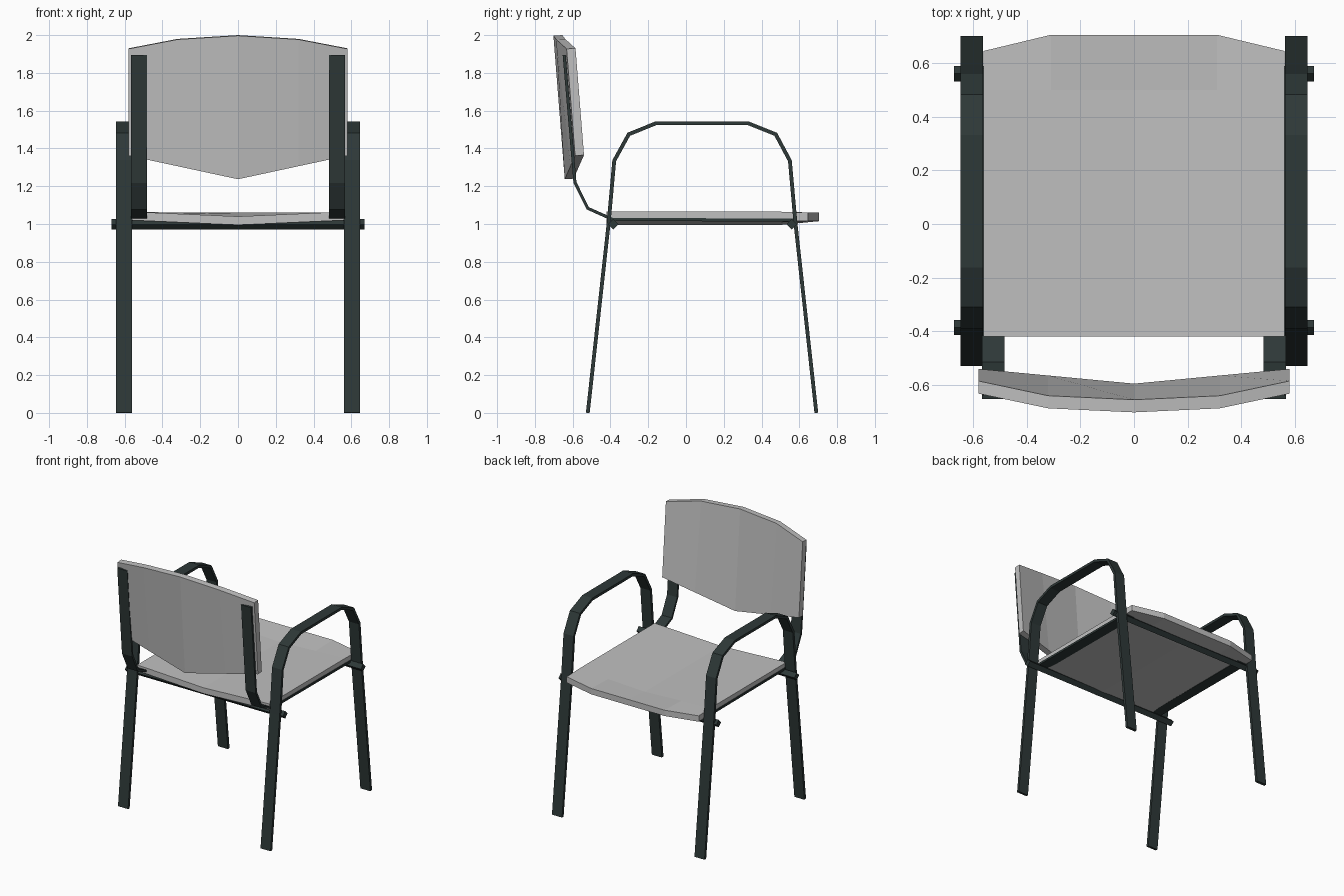
import bpy
import bmesh
from mathutils import Vector

cube = bpy.data.objects.get("Cube")
if cube:
    bpy.data.objects.remove(cube, do_unlink=True)


def material(name, color):
    mat = bpy.data.materials.new(name)
    mat.use_nodes = True
    mat.diffuse_color = color
    mat.node_tree.nodes["Principled BSDF"].inputs["Base Color"].default_value = color
    return mat


GREY = material("light grey", (0.53, 0.53, 0.53, 1))
DARK = material("dark green metal", (0.027, 0.040, 0.039, 1))


def slab(name, rows, offset, mat, mirror=False):
    """Thick sheet: a grid of points plus a copy moved by offset, closed around the rim."""
    bm = bmesh.new()
    grid = [[bm.verts.new(p) for p in row] for row in rows]
    for a, b in zip(grid, grid[1:]):
        for i in range(len(a) - 1):
            bm.faces.new((a[i], a[i + 1], b[i + 1], b[i]))
    extruded = bmesh.ops.extrude_face_region(bm, geom=bm.faces[:], use_keep_orig=True)
    moved = [g for g in extruded["geom"] if isinstance(g, bmesh.types.BMVert)]
    bmesh.ops.translate(bm, verts=moved, vec=offset)
    return finish(name, bm, mat, mirror)


def strip(name, path, x0, x1, thick, mat):
    """Flat bar bent along a (y, z) path, mirrored to both sides."""
    pts = [Vector(p) for p in path]
    bm = bmesh.new()
    rings = []
    for i, p in enumerate(pts):
        d0 = (p - pts[max(i - 1, 0)]).normalized() if i else (pts[1] - p).normalized()
        d1 = (pts[i + 1] - p).normalized() if i < len(pts) - 1 else d0
        n0, n1 = Vector((-d0.y, d0.x)), Vector((-d1.y, d1.x))
        n = (n0 + n1).normalized()
        n *= thick / 2 / n.dot(n0)
        a, b = p + n, p - n
        rings.append([bm.verts.new((x, *q)) for x, q in ((x0, a), (x1, a), (x1, b), (x0, b))])
    for r, s in zip(rings, rings[1:]):
        for i in range(4):
            j = (i + 1) % 4
            bm.faces.new((r[i], r[j], s[j], s[i]))
    bm.faces.new(rings[0])
    bm.faces.new(rings[-1])
    return finish(name, bm, mat, True)


def finish(name, bm, mat, mirror):
    bmesh.ops.recalc_face_normals(bm, faces=bm.faces[:])
    mesh = bpy.data.meshes.new(name)
    bm.to_mesh(mesh)
    bm.free()
    mesh.materials.append(mat)
    obj = bpy.data.objects.new(name, mesh)
    bpy.context.collection.objects.link(obj)
    if mirror:
        obj.modifiers.new("both sides", "MIRROR")
    return obj


# Seat: shallow V across, levelling out at the bowed front edge
seat_x = (-0.56, -0.31, 0, 0.31, 0.56)
front_y = (0.645, 0.705, 0.705, 0.705, 0.645)
dip = [1.04 + 0.025 * abs(x) / 0.56 for x in seat_x]
slab("seat", [
    [(x, -0.42, z) for x, z in zip(seat_x, dip)],
    [(x, 0.5, z) for x, z in zip(seat_x, dip)],
    [(x, y, 1.06) for x, y in zip(seat_x, front_y)],
], (0, 0, -0.045), GREY)

# Backrest: curved panel, arched top and pointed lower edge
back_x = (-0.58, -0.32, 0, 0.32, 0.58)
top = {0: (-0.655, 2.0), 0.32: (-0.64, 1.98), 0.58: (-0.585, 1.93)}
lower = [(x, -0.595 + 0.055 * abs(x) / 0.58, 1.24 + 0.125 * abs(x) / 0.58) for x in back_x]
upper = [(x, *top[abs(x)]) for x in back_x]
slab("backrest", [lower, upper], (0, -0.047, -0.003), GREY)

# Legs and armrests: one bent bar per side
strip("leg_and_armrest", [
    (-0.52, 0), (-0.41, 1.0), (-0.38, 1.335), (-0.303, 1.475), (-0.16, 1.533),
    (0.33, 1.533), (0.475, 1.475), (0.55, 1.335), (0.58, 1.0), (0.69, 0),
], 0.562, 0.647, 0.02, DARK)

# Backrest supports running on under the seat as side rails
strip("back_support_and_rail", [
    (-0.645, 1.895), (-0.588, 1.22), (-0.52, 1.083), (-0.39, 1.025), (0.58, 1.02),
], 0.482, 0.567, 0.016, DARK)

# Square cross bars set on edge
for name, y in (("rear_cross_bar", -0.385), ("front_cross_bar", 0.56)):
    r, z, w = 0.028, 0.998, 0.67
    slab(name, [[(-w, y - r, z), (-w, y, z + r)], [(w, y - r, z), (w, y, z + r)]],
         (0, r, -r), DARK)
